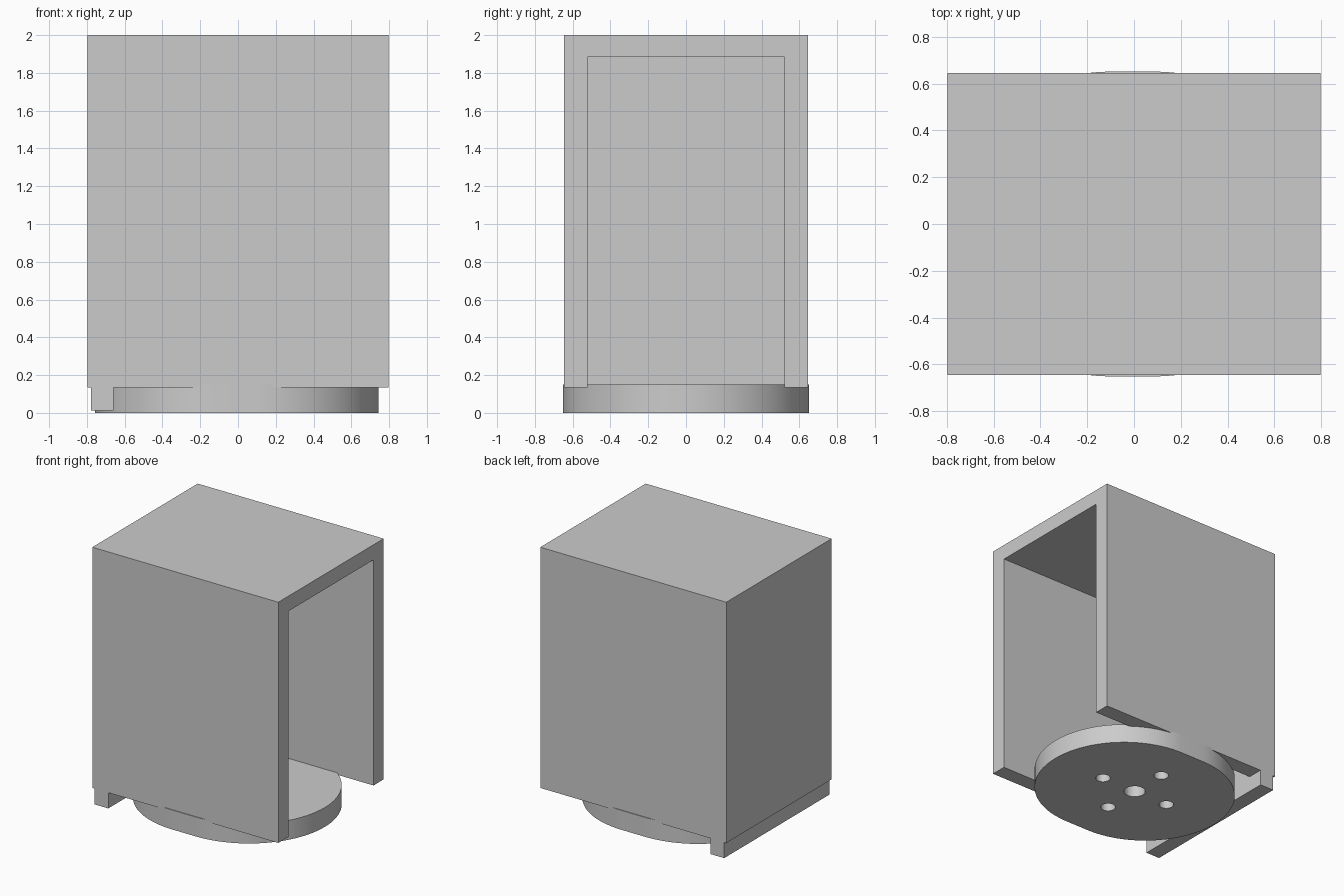
import bpy
import bmesh
from math import pi, cos, sin
from mathutils import Vector

cube = bpy.data.objects.get("Cube")
if cube:
    bpy.data.objects.remove(cube, do_unlink=True)

grey = bpy.data.materials.new("plain grey")
grey.use_nodes = True
colour = (0.6, 0.6, 0.6, 1)
grey.diffuse_color = colour
grey.node_tree.nodes["Principled BSDF"].inputs["Base Color"].default_value = colour


def extrude_profile(name, points, offset):
    """Solid made by sweeping a closed outline along an offset."""
    bm = bmesh.new()
    face = bm.faces.new([bm.verts.new(p) for p in points])
    swept = bmesh.ops.extrude_face_region(bm, geom=[face])["geom"]
    verts = [g for g in swept if isinstance(g, bmesh.types.BMVert)]
    bmesh.ops.translate(bm, verts=verts, vec=Vector(offset))
    bmesh.ops.recalc_face_normals(bm, faces=bm.faces)
    mesh = bpy.data.meshes.new(name)
    bm.to_mesh(mesh)
    bm.free()
    mesh.materials.append(grey)
    obj = bpy.data.objects.new(name, mesh)
    bpy.context.collection.objects.link(obj)
    return obj


def arc(cx, cy, z, radius, start, sweep, steps):
    angles = [start + sweep * i / steps for i in range(steps + 1)]
    return [(cx + radius * cos(a), cy + radius * sin(a), z) for a in angles]


def cut(target, cutter):
    mod = target.modifiers.new(cutter.name, "BOOLEAN")
    mod.operation = "DIFFERENCE"
    mod.solver = "EXACT"
    mod.object = cutter
    cutter.hide_render = True
    cutter.hide_set(True)


# Housing: block with a stepped lip under its closed end
HALF_X, HALF_Y, BOTTOM, WALL = 0.797, 0.645, 0.135, 0.124
LIP_OUT, LIP_IN, LIP_BOTTOM = -0.779, -0.66, 0.013
outline = [(-HALF_X, BOTTOM), (LIP_OUT, BOTTOM), (LIP_OUT, LIP_BOTTOM),
           (LIP_IN, LIP_BOTTOM), (LIP_IN, BOTTOM), (HALF_X, BOTTOM),
           (HALF_X, 2), (-HALF_X, 2)]
housing = extrude_profile("housing", [(x, -HALF_Y, z) for x, z in outline],
                          (0, 2 * HALF_Y, 0))

# Cavity open to the right end and the underside
inner = HALF_Y - WALL
cavity = extrude_profile(
    "cavity_cutter",
    [(LIP_IN, -inner, 0.1), (LIP_IN, inner, 0.1),
     (LIP_IN, inner, 1.883), (LIP_IN, -inner, 1.883)], (2, 0, 0))
cut(housing, cavity)

# Base: round-ended plate
CENTRE, STRAIGHT, RADIUS, THICK = -0.006, 0.1, 0.651, 0.15
rim = (arc(CENTRE + STRAIGHT, 0, 0, RADIUS, -pi / 2, pi, 48)
       + arc(CENTRE - STRAIGHT, 0, 0, RADIUS, pi / 2, pi, 48))
base = extrude_profile("base_plate", rim, (0, 0, THICK))

# Central hole and four fixing holes through the base
holes = [(0, 0, 0.077)] + [(0.3 * cos(k * pi / 2), 0.3 * sin(k * pi / 2), 0.053)
                           for k in range(4)]
for x, y, r in holes:
    ring = arc(CENTRE + x, y, -0.1, r, 0, 2 * pi, 32)[:-1]
    cut(base, extrude_profile("hole_cutter", ring, (0, 0, 0.4)))

# Smooth the curved rims while keeping the edges crisp
bpy.ops.object.select_all(action="DESELECT")
base.select_set(True)
bpy.context.view_layer.objects.active = base
bpy.ops.object.shade_smooth_by_angle(angle=pi / 6)
